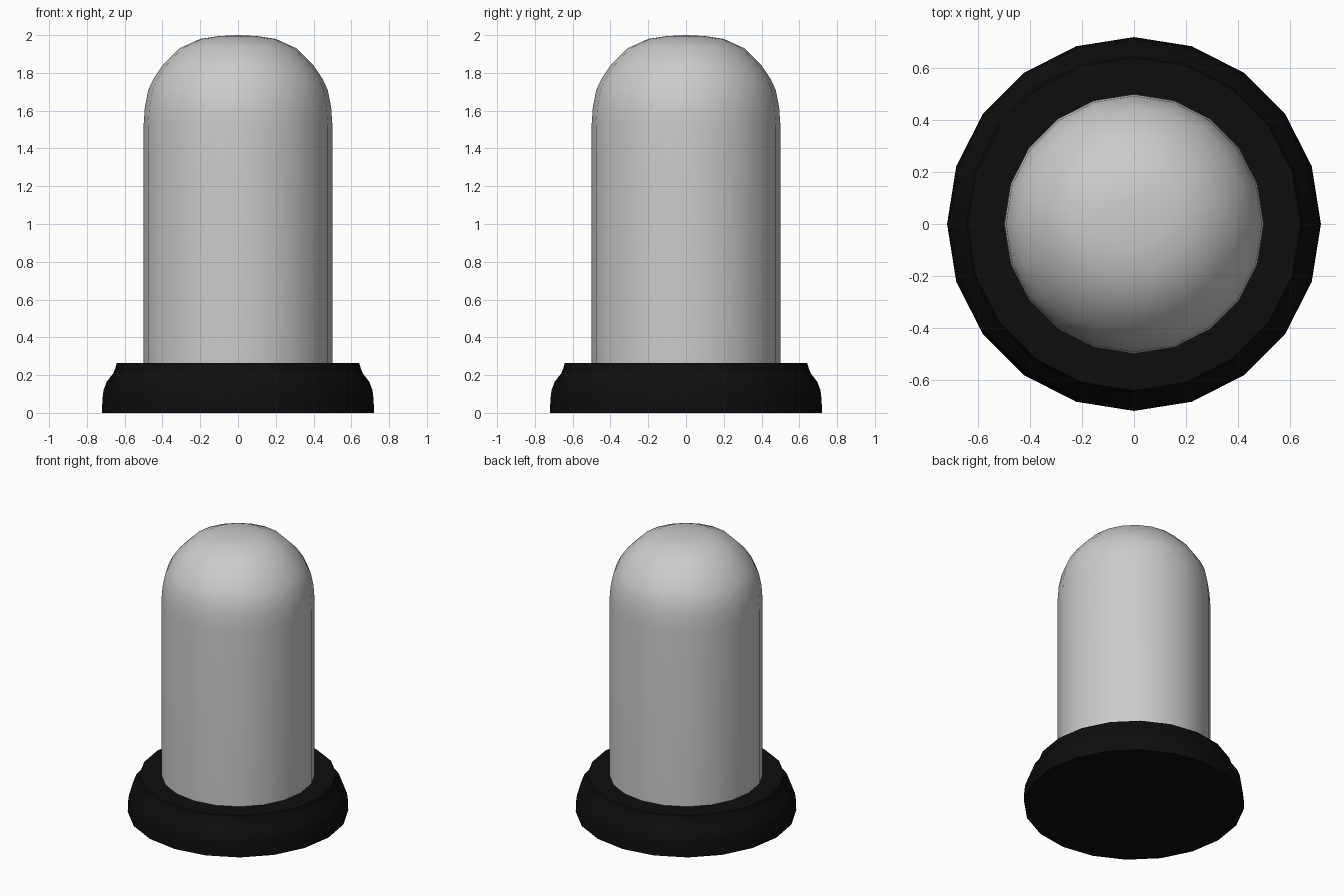
import bpy, bmesh, math

if "Cube" in bpy.data.objects:
    bpy.data.objects.remove(bpy.data.objects["Cube"])

SIDES = 20


def lathe(name, profile, angle):
    """Revolve an (r, z) profile around z; r = 0 makes a pole."""
    bm = bmesh.new()
    verts = [bm.verts.new((r, 0, z)) for r, z in profile]
    edges = [bm.edges.new(pair) for pair in zip(verts, verts[1:])]
    bmesh.ops.spin(bm, geom=verts + edges, cent=(0, 0, 0), axis=(0, 0, 1),
                   angle=math.tau, steps=SIDES, use_duplicate=False)
    bmesh.ops.remove_doubles(bm, verts=bm.verts, dist=1e-4)
    bmesh.ops.recalc_face_normals(bm, faces=bm.faces)
    mesh = bpy.data.meshes.new(name)
    bm.to_mesh(mesh)
    bm.free()
    obj = bpy.data.objects.new(name, mesh)
    bpy.context.collection.objects.link(obj)
    bpy.ops.object.select_all(action='DESELECT')
    obj.select_set(True)
    bpy.context.view_layer.objects.active = obj
    bpy.ops.object.shade_smooth_by_angle(angle=math.radians(angle))
    return obj


# Display dome: straight wall with rounded crown, open underneath
lathe("glass_dome", [(0.5, 0.26), (0.5, 1.52), (0.493, 1.62), (0.475, 1.71),
                     (0.447, 1.77), (0.40, 1.84), (0.31, 1.93),
                     (0.20, 1.98), (0.10, 1.995), (0, 2.0)], 50)

# Moulded round base
base = lathe("base", [(0, 0), (0.72, 0), (0.718, 0.07), (0.712, 0.12),
                      (0.695, 0.165), (0.66, 0.21), (0.65, 0.235),
                      (0.642, 0.263), (0, 0.263)], 40)
black = bpy.data.materials.new("black_base")
black.diffuse_color = (0.004, 0.004, 0.004, 1)
black.use_nodes = True
black.node_tree.nodes["Principled BSDF"].inputs["Base Color"].default_value = black.diffuse_color
base.data.materials.append(black)
